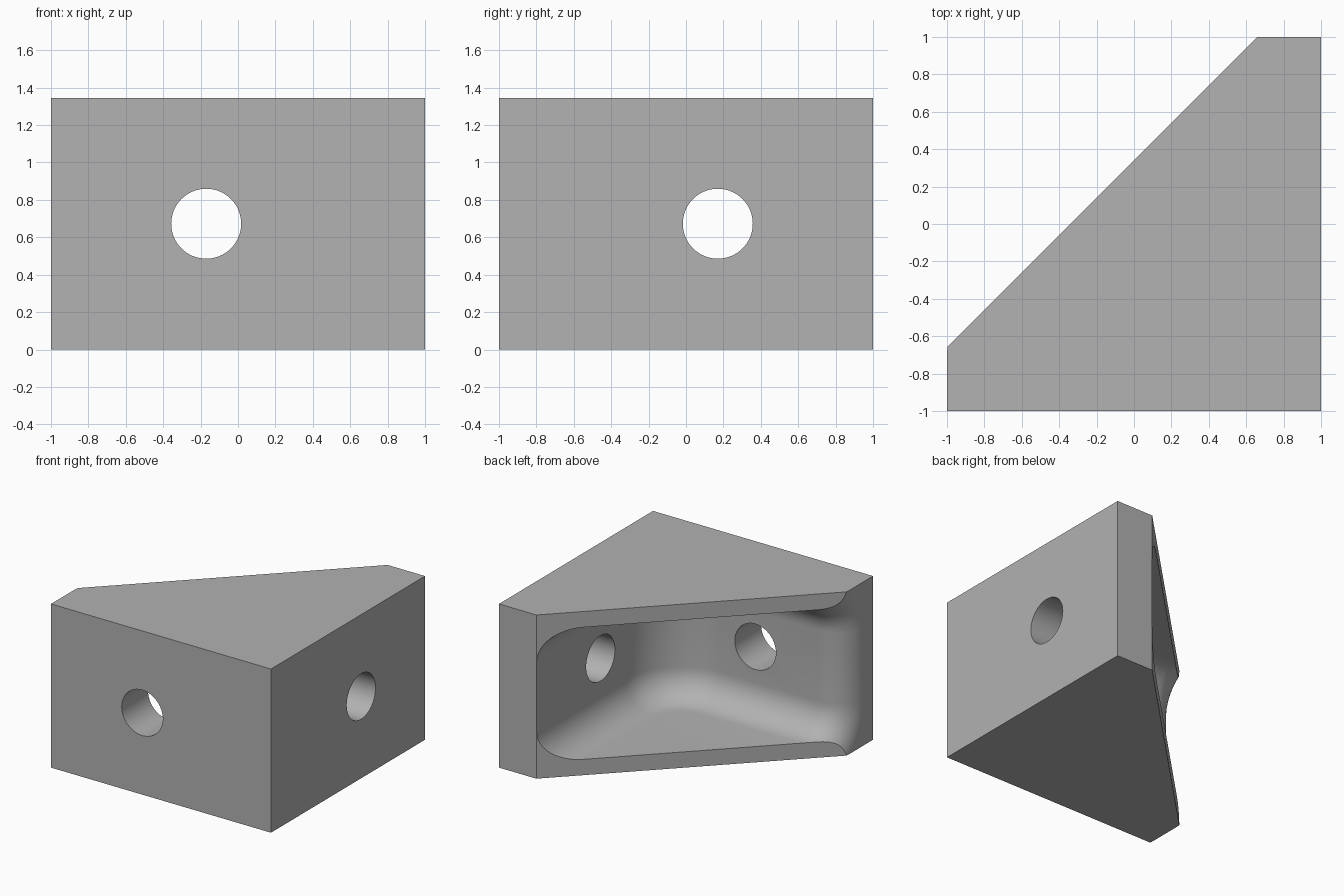
import bpy, bmesh, math
from mathutils import Vector

cube = bpy.data.objects.get("Cube")
if cube:
    bpy.data.objects.remove(cube, do_unlink=True)

HEIGHT = 1.345
MID = HEIGHT / 2
LIP = 0.13       # floor and ceiling thickness
WALL = 0.658     # inner wall position on both sides
FILLET = 0.25    # rounding between inner walls and floor or ceiling
CORNER = 0.5     # rounding of the inner vertical corner
FLARE = 0.25     # rounding of the open wall end
FAR = 1.5        # cutter reach past the sloping side


def make_object(name, bm):
    bmesh.ops.recalc_face_normals(bm, faces=bm.faces)
    mesh = bpy.data.meshes.new(name)
    bm.to_mesh(mesh)
    bm.free()
    obj = bpy.data.objects.new(name, mesh)
    bpy.context.collection.objects.link(obj)
    return obj


def ring(base, normal, end, grow=0.0, steps=12):
    """Section of the pocket: floor, fillet, wall, fillet, ceiling."""
    centre = base + normal * FILLET
    radius = FILLET + grow
    half = MID - LIP - FILLET
    pts = [Vector((end.x, end.y, LIP - grow))]
    for side in (-1, 1):
        for i in range(steps + 1):
            a = math.pi / 2 * (i / steps if side < 0 else 1 - i / steps)
            p = centre - normal * radius * math.sin(a)
            pts.append(Vector((p.x, p.y, MID + side * (half + radius * math.cos(a)))))
    pts.append(Vector((end.x, end.y, HEIGHT - LIP + grow)))
    return pts


def pocket_cutter():
    flare_x = -1.001 + FLARE
    hub = Vector((flare_x, FAR, 0))
    rings = [ring(Vector((WALL, FAR, 0)), Vector((-1, 0, 0)), hub)]
    # inner vertical corner
    centre = Vector((WALL - CORNER, CORNER - WALL, 0))
    for i in range(21):
        a = math.pi / 2 * i / 20
        out = Vector((math.cos(a), -math.sin(a), 0))
        rings.append(ring(centre + out * CORNER, -out, hub))
    # straight wall, then the flared end
    inward = Vector((0, 1, 0))
    for i in range(17):
        a = math.pi / 2 * i / 16
        x = flare_x - FLARE * math.sin(a)
        grow = FLARE * (1 - math.cos(a))
        rings.append(ring(Vector((x, -WALL, 0)), inward, Vector((x, FAR, 0)), grow))
    rings.append(ring(Vector((-1.2, -WALL, 0)), inward, Vector((-1.2, FAR, 0)), FLARE))

    bm = bmesh.new()
    loops = [[bm.verts.new(p) for p in r] for r in rings]
    for a, b in zip(loops, loops[1:]):
        for j in range(len(a)):
            k = (j + 1) % len(a)
            bm.faces.new((a[j], a[k], b[k], b[j]))
    bm.faces.new(loops[0])
    bm.faces.new(loops[-1])
    bmesh.ops.remove_doubles(bm, verts=bm.verts, dist=1e-5)
    bmesh.ops.triangulate(bm, faces=bm.faces)
    return make_object("pocket_cutter", bm)


def hole_cutter(name, location, rotation):
    bpy.ops.mesh.primitive_cylinder_add(vertices=64, radius=0.187, depth=0.8,
                                        location=location, rotation=rotation)
    obj = bpy.context.object
    obj.name = name
    return obj


# Wedge-shaped block
bm = bmesh.new()
outline = [(-1, -1), (1, -1), (1, 1), (0.66, 1), (-1, -0.66)]
base = bm.faces.new([bm.verts.new((x, y, 0)) for x, y in outline])
top = bmesh.ops.extrude_face_region(bm, geom=[base])["geom"]
bmesh.ops.translate(bm, vec=(0, 0, HEIGHT),
                    verts=[g for g in top if isinstance(g, bmesh.types.BMVert)])
bracket = make_object("corner_bracket", bm)

# Pocket and screw holes
cutters = [
    pocket_cutter(),
    hole_cutter("front_hole_cutter", (-0.17, -0.9, MID), (math.pi / 2, 0, 0)),
    hole_cutter("side_hole_cutter", (0.9, 0.17, MID), (0, math.pi / 2, 0)),
]
bpy.ops.object.select_all(action="DESELECT")
bpy.context.view_layer.objects.active = bracket
bracket.select_set(True)
for cutter in cutters:
    cutter.hide_render = True
    mod = bracket.modifiers.new(cutter.name, "BOOLEAN")
    mod.operation = "DIFFERENCE"
    mod.solver = "EXACT"
    mod.object = cutter
    bpy.ops.object.modifier_apply(modifier=mod.name)
for cutter in cutters:
    bpy.data.objects.remove(cutter, do_unlink=True)

# Grey finish
grey = bpy.data.materials.new("grey")
grey.use_nodes = True
colour = (0.445, 0.445, 0.445, 1)
grey.diffuse_color = colour
grey.node_tree.nodes["Principled BSDF"].inputs["Base Color"].default_value = colour
bracket.data.materials.clear()
bracket.data.materials.append(grey)
for poly in bracket.data.polygons:
    poly.material_index = 0
bpy.ops.object.shade_smooth_by_angle(angle=math.radians(25))
